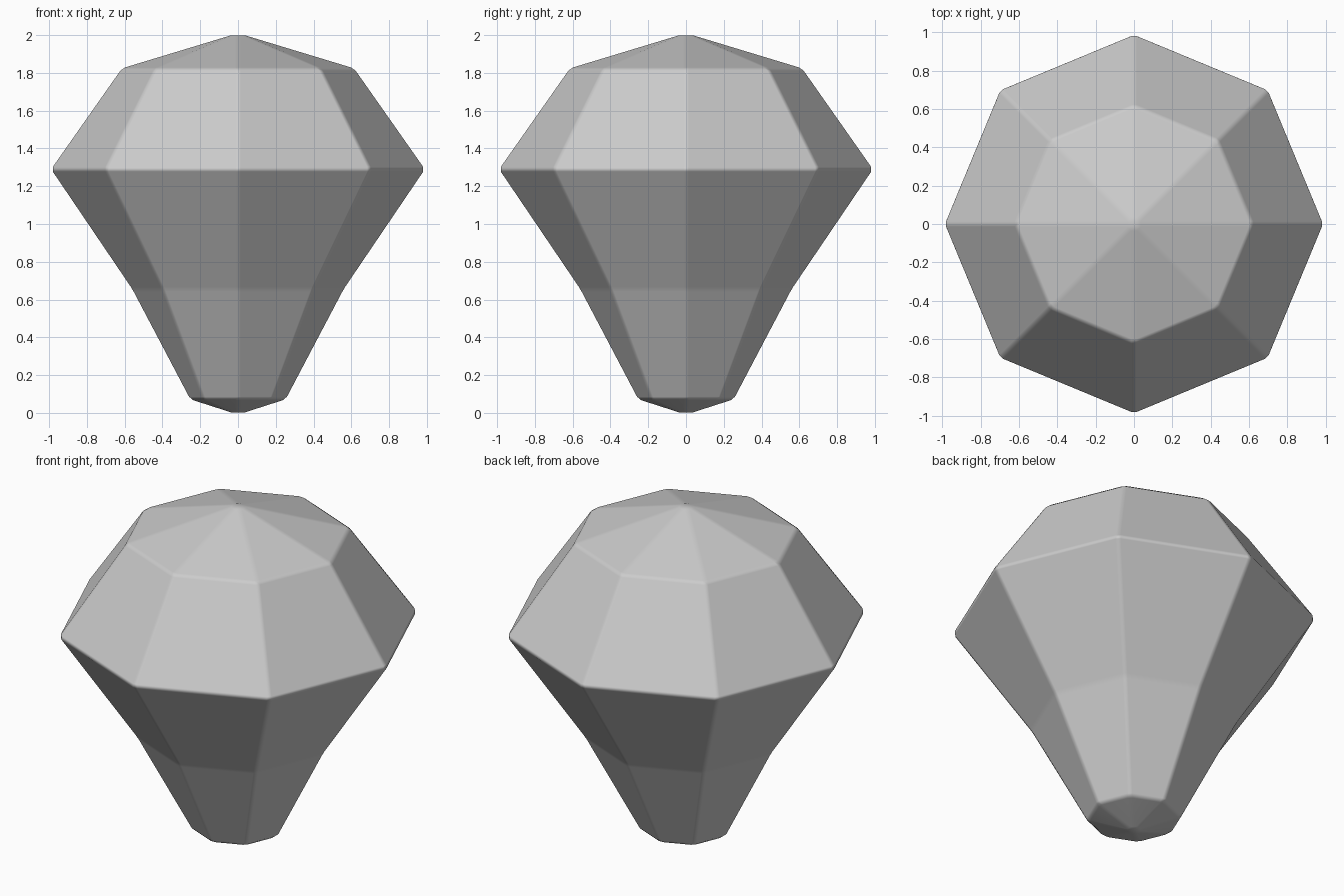
import bpy, bmesh
from math import cos, sin, pi

if "Cube" in bpy.data.objects:
    bpy.data.objects.remove(bpy.data.objects["Cube"])

SIDES = 8
# Rings of the cut stone: radius, height (from lower to upper)
RINGS = [(0.258, 0.072), (0.565, 0.655), (0.995, 1.29), (0.62, 1.824)]
BOTTOM, TOP = -0.011, 2.012   # tips before their corners are bevelled off

bm = bmesh.new()
rings = [[bm.verts.new((r * cos(2 * pi * i / SIDES), r * sin(2 * pi * i / SIDES), z))
          for i in range(SIDES)] for r, z in RINGS]
low = bm.verts.new((0, 0, BOTTOM))
high = bm.verts.new((0, 0, TOP))

# Facets between rings, and fans closing both ends
for i in range(SIDES):
    j = (i + 1) % SIDES
    for a, b in zip(rings, rings[1:]):
        bm.faces.new((a[i], a[j], b[j], b[i]))
    bm.faces.new((low, rings[0][j], rings[0][i]))
    bm.faces.new((high, rings[-1][i], rings[-1][j]))
bmesh.ops.recalc_face_normals(bm, faces=bm.faces)

mesh = bpy.data.meshes.new("gemstone")
bm.to_mesh(mesh)
bm.free()
mesh.shade_smooth()
gem = bpy.data.objects.new("gemstone", mesh)
bpy.context.collection.objects.link(gem)

# Narrow chamfers on all facet edges, with facets kept flat in shading
bevel = gem.modifiers.new("edge_chamfer", 'BEVEL')
bevel.width = 0.015
bevel.segments = 1
bevel.limit_method = 'NONE'
normals = gem.modifiers.new("flat_facets", 'WEIGHTED_NORMAL')
normals.weight = 100
